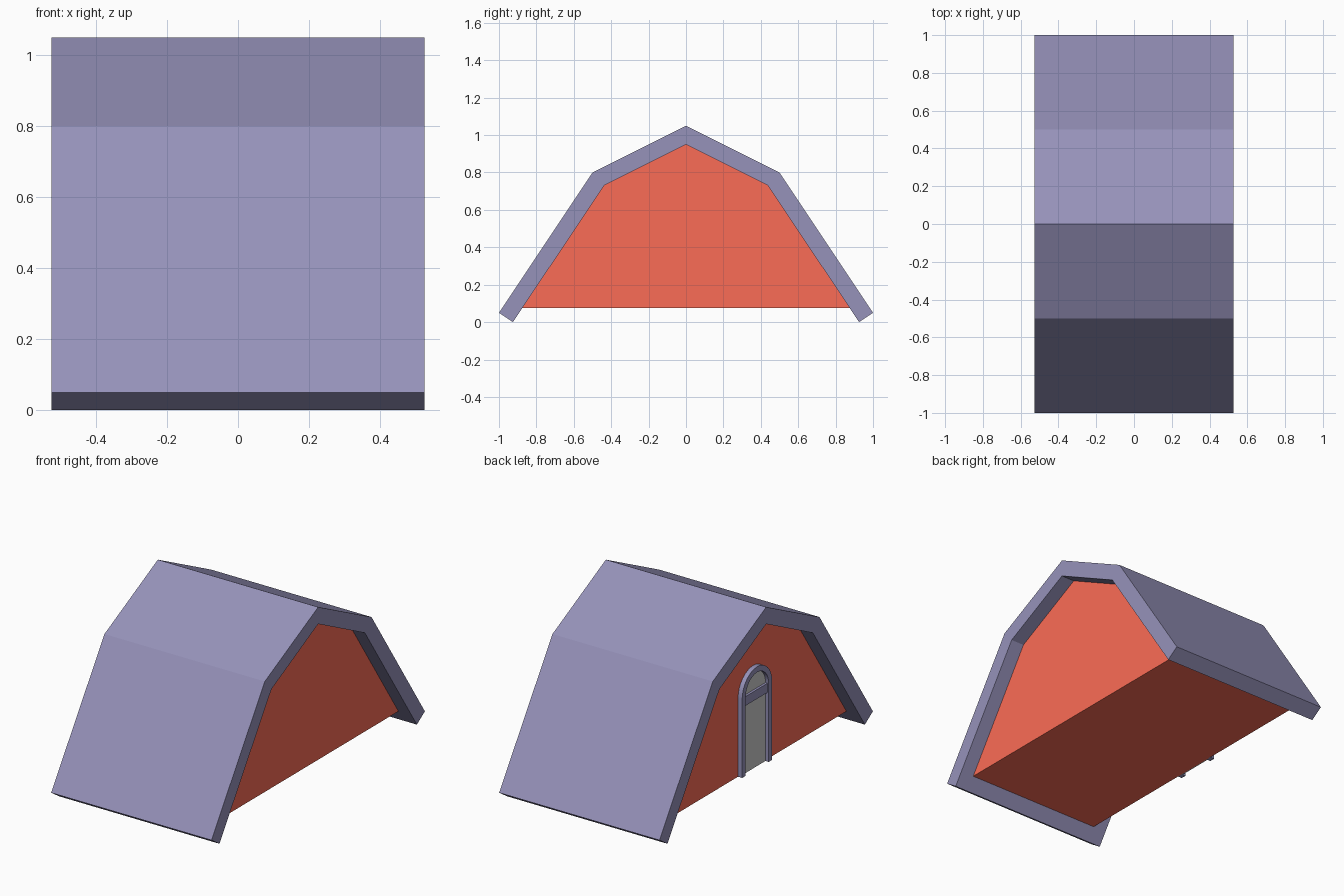
import bpy, bmesh, math

if "Cube" in bpy.data.objects:
    bpy.data.objects.remove(bpy.data.objects["Cube"])


def material(name, rgb):
    m = bpy.data.materials.new(name)
    m.diffuse_color = (*rgb, 1)
    m.use_nodes = True
    m.node_tree.nodes["Principled BSDF"].inputs["Base Color"].default_value = m.diffuse_color
    return m


def prism(name, profile, x0, x1, mat=None, smooth=False):
    """Extrude a closed (y, z) outline from x0 to x1."""
    bm = bmesh.new()
    face = bm.faces.new([bm.verts.new((x0, y, z)) for y, z in profile])
    ext = bmesh.ops.extrude_face_region(bm, geom=[face])["geom"]
    verts = [g for g in ext if isinstance(g, bmesh.types.BMVert)]
    bmesh.ops.translate(bm, verts=verts, vec=(x1 - x0, 0, 0))
    bmesh.ops.recalc_face_normals(bm, faces=bm.faces)
    mesh = bpy.data.meshes.new(name)
    bm.to_mesh(mesh)
    bm.free()
    obj = bpy.data.objects.new(name, mesh)
    bpy.context.collection.objects.link(obj)
    if mat:
        mesh.materials.append(mat)
    if smooth:
        bpy.ops.object.select_all(action='DESELECT')
        obj.select_set(True)
        bpy.context.view_layer.objects.active = obj
        bpy.ops.object.shade_smooth_by_angle(angle=math.radians(30))
    return obj


def mirrored(half):
    """Complete a half outline that ends on the centre line y = 0."""
    return half + [(-y, z) for y, z in reversed(half[:-1])]


def arch(radius, bottom, spring, steps=16):
    """Round-topped outline, from one foot over to the other."""
    top = [(radius * math.cos(math.pi * i / steps),
            spring + radius * math.sin(math.pi * i / steps)) for i in range(steps + 1)]
    return [(radius, bottom)] + top + [(-radius, bottom)]


purple = material("purple", (0.305, 0.288, 0.49))
red = material("red", (0.97, 0.15, 0.093))

# Gambrel roof shell
outer = mirrored([(1, 0.05), (0.5, 0.8), (0, 1.05)])
inner = mirrored([(0.925, 0), (0.438, 0.73), (0, 0.95)])
prism("roof", outer + inner[::-1], -0.526, 0.526, purple)

# House body filling the roof, set back from both gable edges
FLOOR, WALL = 0.075, 0.44
prism("body", mirrored([(0.875, FLOOR), (0.438, 0.73), (0, 0.95)]), -WALL, WALL, red)

# Arched door on the -x gable
SPRING, OUT, IN = 0.54, 0.141, 0.108
frame = arch(OUT, FLOOR, SPRING) + arch(IN, FLOOR, SPRING)[::-1]
prism("door_frame", frame, -WALL - 0.027, -WALL + 0.01, purple, smooth=True)
prism("door_panel", arch(IN, FLOOR, SPRING), -WALL - 0.006, -WALL + 0.01, smooth=True)
prism("door_crossbar", [(-IN, 0.485), (IN, 0.485), (IN, 0.54), (-IN, 0.54)],
      -WALL - 0.02, -WALL, purple)
